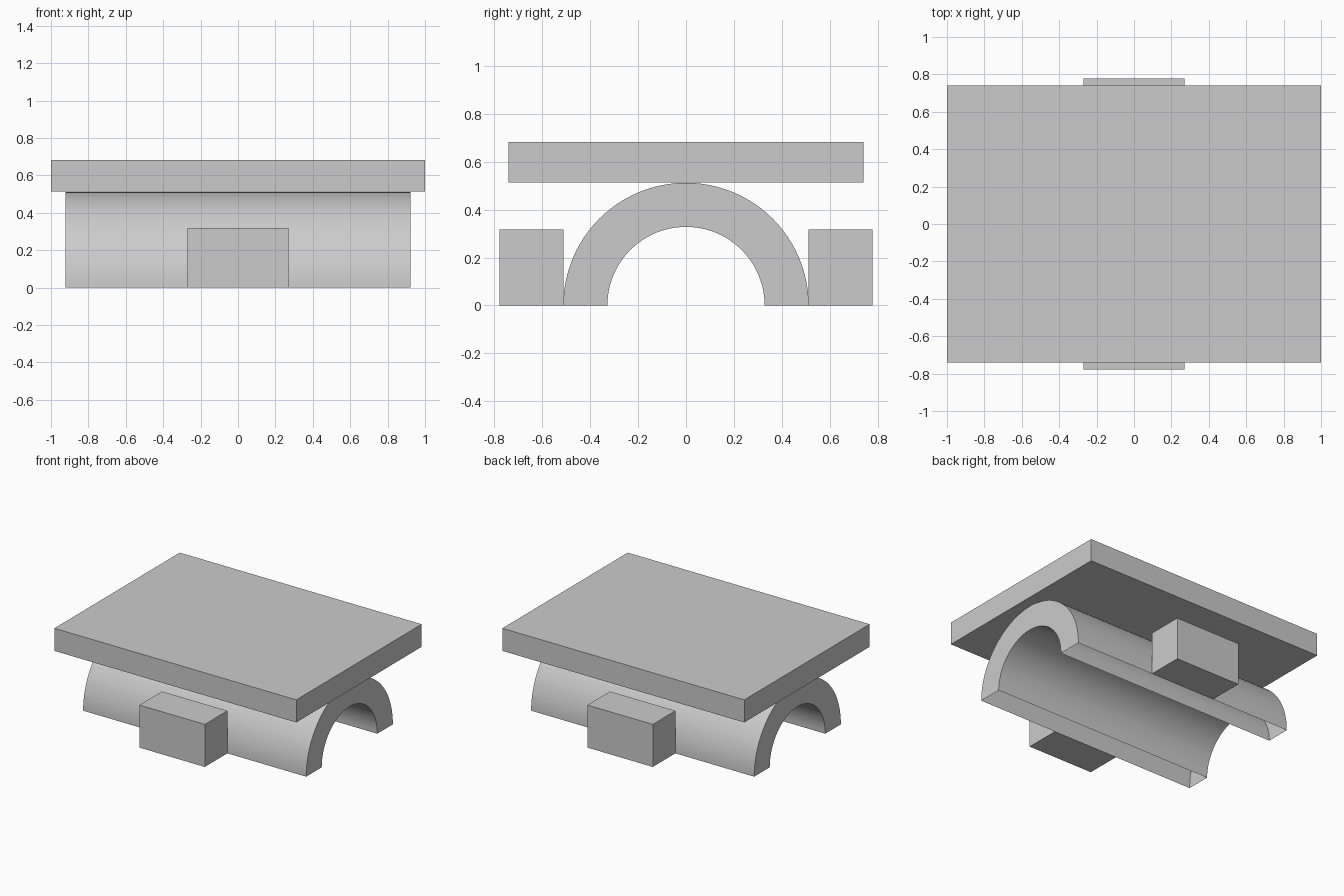
import bpy, bmesh, math

cube = bpy.data.objects.get("Cube")
if cube:
    bpy.data.objects.remove(cube, do_unlink=True)

# Single plain grey
grey = bpy.data.materials.new("plain grey")
grey.use_nodes = True
colour = (0.6, 0.6, 0.6, 1)
grey.diffuse_color = colour
grey.node_tree.nodes["Principled BSDF"].inputs["Base Color"].default_value = colour


def add_object(name, bm):
    mesh = bpy.data.meshes.new(name)
    bm.to_mesh(mesh)
    bm.free()
    mesh.materials.append(grey)
    obj = bpy.data.objects.new(name, mesh)
    bpy.context.collection.objects.link(obj)
    return obj


def box(name, low, high):
    bm = bmesh.new()
    bmesh.ops.create_cube(bm, size=1)
    for v in bm.verts:
        v.co = [l + (c + 0.5) * (h - l) for c, l, h in zip(v.co, low, high)]
    return add_object(name, bm)


def arch(name, half_length, outer, inner, steps=48):
    """Half tube along x with closed ends and open feet."""
    bm = bmesh.new()
    rings = []
    for i in range(steps + 1):
        a = math.pi * i / steps
        rings.append([bm.verts.new((x, r * math.cos(a), r * math.sin(a)))
                      for x, r in ((-half_length, outer), (half_length, outer),
                                   (half_length, inner), (-half_length, inner))])
    for p, q in zip(rings, rings[1:]):
        for j in range(4):
            k = (j + 1) % 4
            bm.faces.new((p[j], p[k], q[k], q[j]))
    bm.normal_update()
    # Turn the shell outward if its outer skin points inward
    crown = max(bm.faces, key=lambda f: f.calc_center_median().z)
    if crown.normal.z < 0:
        bmesh.ops.reverse_faces(bm, faces=bm.faces[:])
    obj = add_object(name, bm)
    bpy.ops.object.select_all(action="DESELECT")
    bpy.context.view_layer.objects.active = obj
    obj.select_set(True)
    bpy.ops.object.shade_smooth_by_angle(angle=math.radians(30))
    return obj


# Flat slab resting on the arch
box("top_slab", (-1, -0.74, 0.513), (1, 0.74, 0.682))

# Half-tube support
arch("arch_support", 0.922, 0.512, 0.328)

# Blocks on either side of the arch
box("front_block", (-0.27, -0.778, 0), (0.27, -0.512, 0.318))
box("back_block", (-0.27, 0.512, 0), (0.27, 0.778, 0.318))
